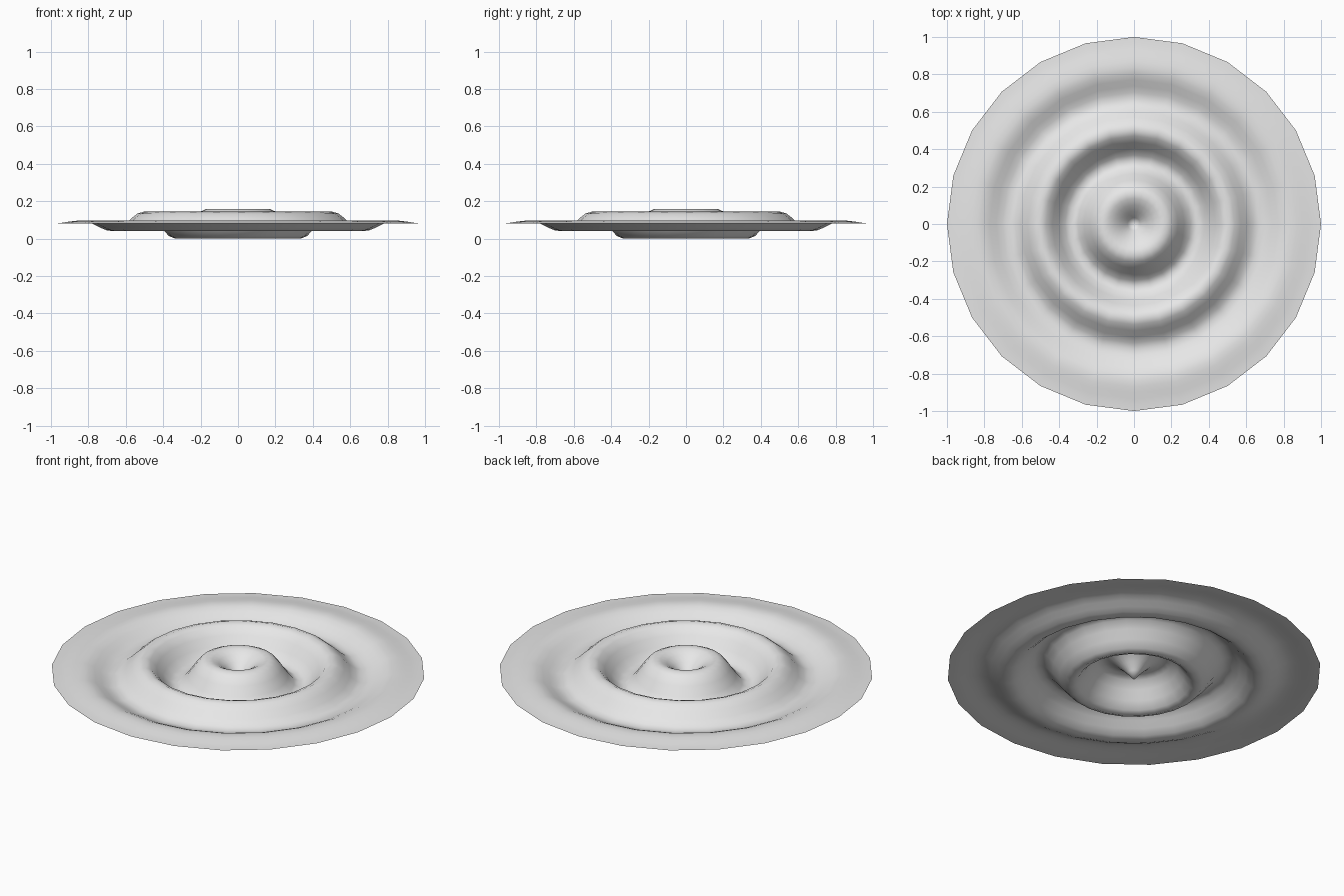
import bpy, bmesh, math

old = bpy.data.objects.get("Cube")
if old:
    bpy.data.objects.remove(old, do_unlink=True)

SEGMENTS = 24
STEPS = 5  # rings between a crest and the next trough

# Alternating crests and troughs from the centre out: (radius, height)
EXTREMES = [(0, 0.03), (0.17, 0.159), (0.335, 0.0), (0.505, 0.144),
            (0.67, 0.04), (0.84, 0.097), (1.0, 0.08)]


def ripple_profile():
    """Ease between the extremes; the centre starts as a sharp tip."""
    points = [EXTREMES[0]]
    for i, ((r0, z0), (r1, z1)) in enumerate(zip(EXTREMES, EXTREMES[1:])):
        for s in range(1, STEPS + 1):
            t = s / STEPS
            if i == 0:
                ease = math.sin(t * math.pi / 2)
            else:
                ease = (1 - math.cos(t * math.pi)) / 2
            points.append((r0 + (r1 - r0) * t, z0 + (z1 - z0) * ease))
    return points


# Rippled sheet: the profile turned around the z axis
bm = bmesh.new()
profile = [bm.verts.new((r, 0, z)) for r, z in ripple_profile()]
edges = [bm.edges.new(pair) for pair in zip(profile, profile[1:])]
bmesh.ops.spin(bm, geom=profile + edges, cent=(0, 0, 0), axis=(0, 0, 1),
               angle=math.tau, steps=SEGMENTS)
bmesh.ops.remove_doubles(bm, verts=bm.verts, dist=0.0005)
bmesh.ops.recalc_face_normals(bm, faces=bm.faces)
if sum(f.normal.z for f in bm.faces) < 0:
    bmesh.ops.reverse_faces(bm, faces=bm.faces)
for face in bm.faces:
    face.smooth = True

mesh = bpy.data.meshes.new("ripple_surface")
bm.to_mesh(mesh)
bm.free()
ripple = bpy.data.objects.new("ripple_surface", mesh)
bpy.context.collection.objects.link(ripple)

# Plain light grey
grey = bpy.data.materials.new("light_grey")
grey.use_nodes = True
grey.diffuse_color = (0.8, 0.8, 0.8, 1)
grey.node_tree.nodes["Principled BSDF"].inputs["Base Color"].default_value = grey.diffuse_color
mesh.materials.append(grey)
